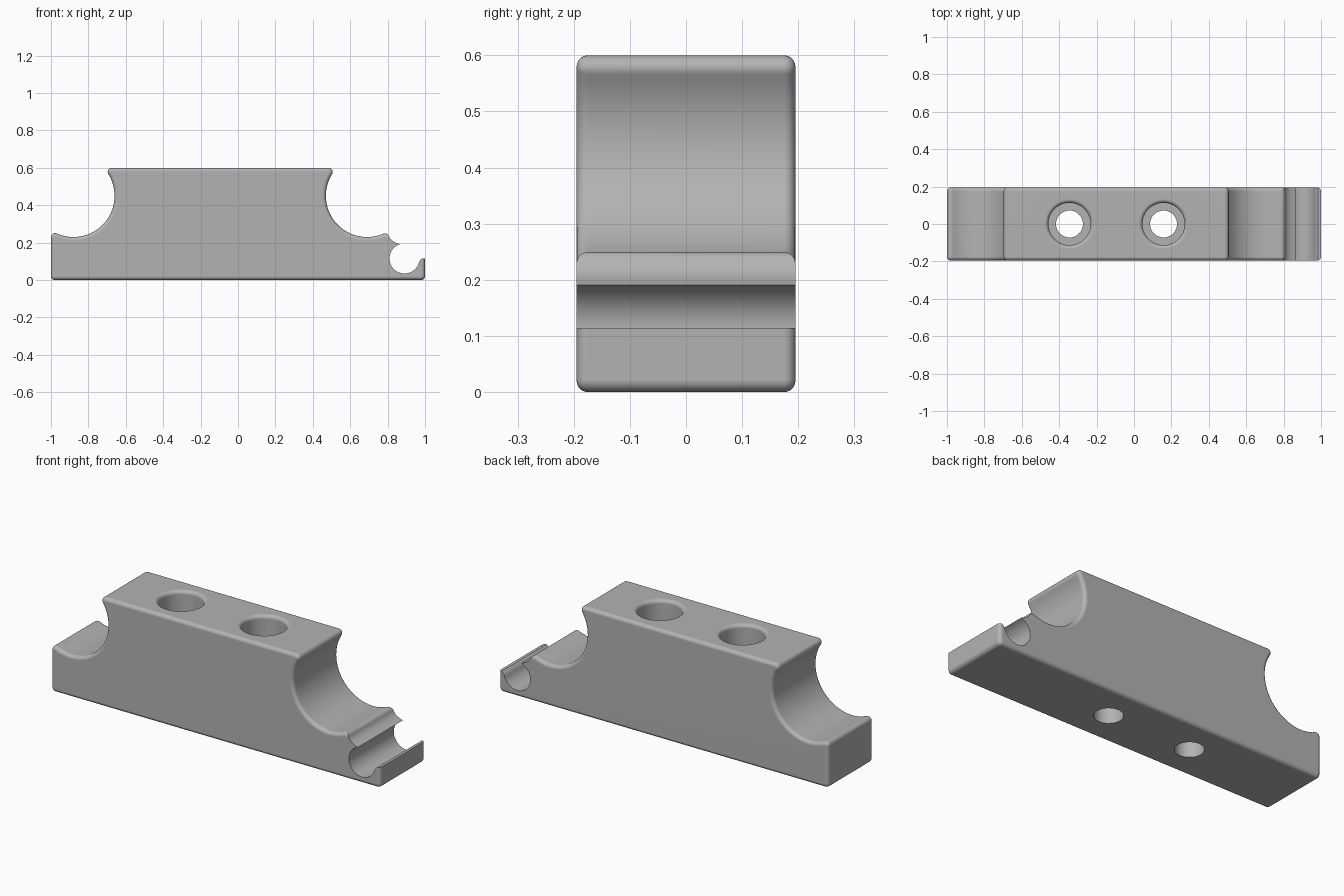
import bpy, bmesh
from math import sin, cos, pi, radians
from mathutils import Vector

cube = bpy.data.objects.get("Cube")
if cube:
    bpy.data.objects.remove(cube, do_unlink=True)

HALF_DEPTH = 0.195
FILLET = 0.02

grey = bpy.data.materials.new("plain grey")
grey.use_nodes = True
colour = (0.45, 0.45, 0.45, 1)
grey.diffuse_color = colour
grey.node_tree.nodes["Principled BSDF"].inputs["Base Color"].default_value = colour


def arc(cx, cz, r, start, end, n):
    angles = [radians(start + (end - start) * i / n) for i in range(n + 1)]
    return [Vector((cx + r * cos(a), cz + r * sin(a))) for a in angles]


def inset(points, d):
    """Move a counter-clockwise outline inwards by d."""
    result = []
    for i, p in enumerate(points):
        a = (p - points[i - 1]).normalized()
        b = (points[(i + 1) % len(points)] - p).normalized()
        na, nb = Vector((-a.y, a.x)), Vector((-b.y, b.x))
        result.append(p + (na + nb) * (d / (1 + na.dot(nb))))
    return result


def finish(bm, name):
    bmesh.ops.recalc_face_normals(bm, faces=bm.faces)
    mesh = bpy.data.meshes.new(name)
    bm.to_mesh(mesh)
    bm.free()
    mesh.materials.append(grey)
    obj = bpy.data.objects.new(name, mesh)
    bpy.context.collection.objects.link(obj)
    return obj


def prism(name, outline, layers):
    """Loft an x-z outline through (y, inset) layers."""
    bm = bmesh.new()
    rings = [[bm.verts.new((p.x, y, p.y)) for p in inset(outline, d)]
             for y, d in layers]
    for lower, upper in zip(rings, rings[1:]):
        for i in range(len(outline)):
            bm.faces.new((lower[i - 1], lower[i], upper[i], upper[i - 1]))
    bm.faces.new(rings[0])
    bm.faces.new(rings[-1])
    return finish(bm, name)


def lathe(name, profile, x, steps=64):
    """Revolve an r-z profile about a vertical axis at x."""
    bm = bmesh.new()
    rings = [[bm.verts.new((x + r * cos(2 * pi * k / steps),
                            r * sin(2 * pi * k / steps), z))
              for k in range(steps)] for r, z in profile]
    for lower, upper in zip(rings, rings[1:]):
        for k in range(steps):
            bm.faces.new((lower[k - 1], lower[k], upper[k], upper[k - 1]))
    bm.faces.new(rings[0])
    bm.faces.new(rings[-1])
    return finish(bm, name)


# Block outline with a large round scoop at each end
outline = (arc(-0.978, 0.022, 0.022, 180, 270, 6)
           + arc(0.978, 0.022, 0.022, 270, 360, 6)
           + [Vector((1, 0.249))]
           + arc(0.69, 0.45, 0.22, -65.9, -211.9, 40)
           + arc(0.4846, 0.578, 0.022, -31.9, 90, 8)[1:]
           + arc(-0.6746, 0.578, 0.022, 90, 211.9, 8)
           + arc(-0.88, 0.45, 0.22, 31.9, -113.9, 40)[1:]
           + arc(-0.978, 0.2287, 0.022, 66.1, 180, 8)[1:])

# Rounded front and back edges
steps = [i * pi / 12 for i in range(7)]
back = [(HALF_DEPTH - FILLET * (1 - cos(t)), FILLET * (1 - sin(t))) for t in steps]
back.reverse()
front = [(-y, d) for y, d in reversed(back)]
block = prism("clamp_block", outline, front + back)

# Small open groove at the right-hand end
groove_outline = ([Vector(p) for p in [(0.785, 0.3), (0.785, 0.2495), (0.797, 0.247),
                                       (0.805, 0.24), (0.811, 0.226), (0.822, 0.212),
                                       (0.84, 0.201)]]
                  + arc(0.89, 0.115, 0.08, 108, 346, 40)
                  + [Vector(p) for p in [(0.974, 0.106), (0.984, 0.114), (1.1, 0.117),
                                         (1.1, 0.3)]])
cutters = [prism("groove_cutter", groove_outline, [(-0.4, 0), (0.4, 0)])]

# Counterbored screw holes with rounded rims
rim = [(0.133 - 0.02 * cos(t), 0.58 + 0.02 * sin(t)) for t in steps]
hole = [(0.072, -0.1), (0.072, 0.3), (0.113, 0.3)] + rim + [(0.133, 0.7)]
for x in (-0.345, 0.158):
    cutters.append(lathe("screw_hole_cutter", hole, x))

bpy.ops.object.select_all(action="DESELECT")
bpy.context.view_layer.objects.active = block
block.select_set(True)
for cutter in cutters:
    cutter.hide_render = True
    cut = block.modifiers.new("cut", "BOOLEAN")
    cut.operation = "DIFFERENCE"
    cut.solver = "EXACT"
    cut.object = cutter
    bpy.ops.object.modifier_apply(modifier=cut.name)
    bpy.data.objects.remove(cutter, do_unlink=True)

# Smooth fillets, crisp groove edges and flat faces
bpy.ops.object.shade_smooth_by_angle(angle=radians(30))
weighted = block.modifiers.new("flat faces", "WEIGHTED_NORMAL")
weighted.keep_sharp = True
